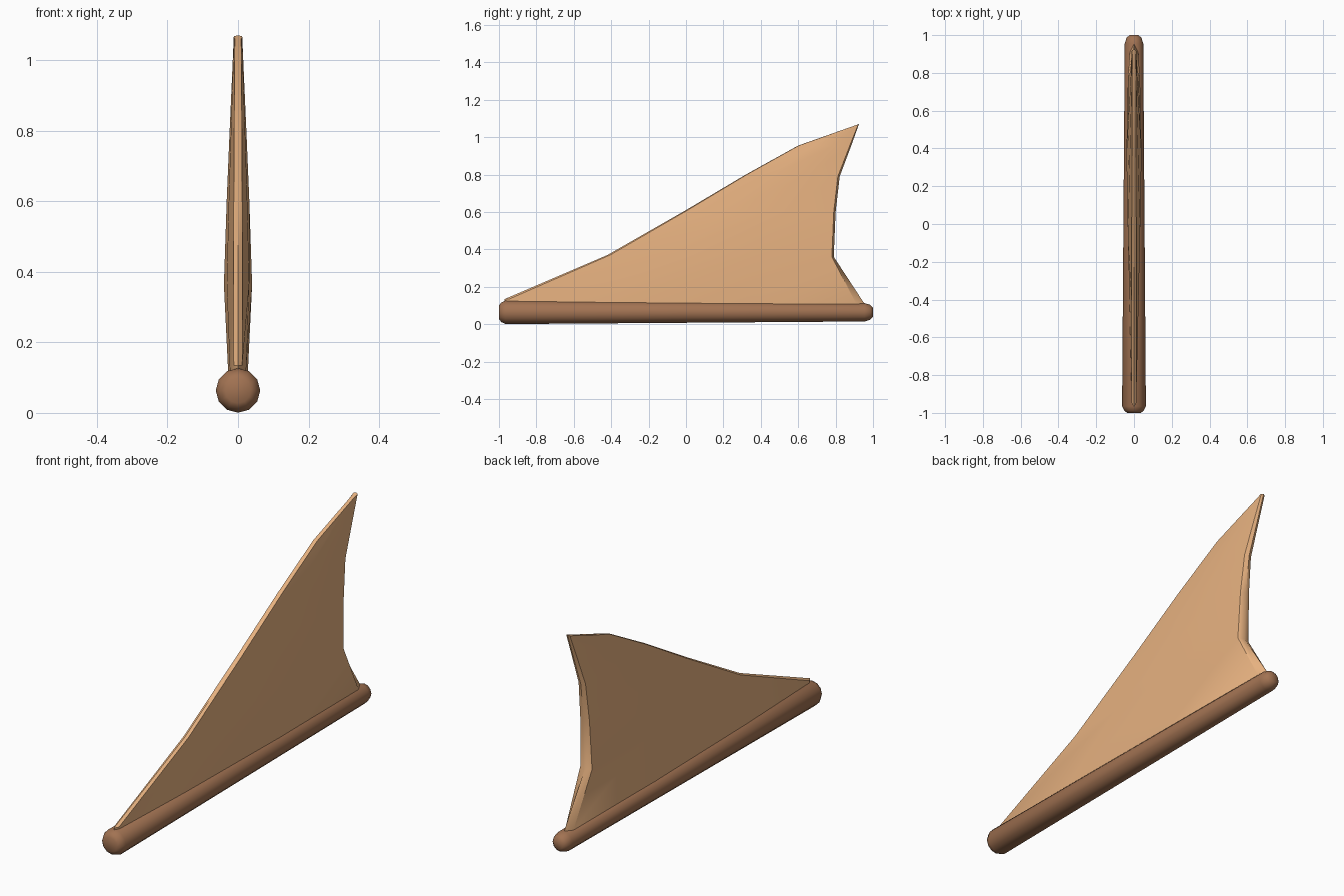
import bpy, bmesh, math

if "Cube" in bpy.data.objects:
    bpy.data.objects.remove(bpy.data.objects["Cube"])


def material(name, color):
    m = bpy.data.materials.new(name)
    m.diffuse_color = (*color, 1)
    m.use_nodes = True
    m.node_tree.nodes["Principled BSDF"].inputs["Base Color"].default_value = m.diffuse_color
    return m


def loft(name, rings, mat, angle):
    """Skin closed rings of equal length and cap both ends."""
    bm = bmesh.new()
    loops = [[bm.verts.new(p) for p in ring] for ring in rings]
    n = len(loops[0])
    for a, b in zip(loops, loops[1:]):
        for i in range(n):
            j = (i + 1) % n
            bm.faces.new((a[i], a[j], b[j], b[i]))
    bm.faces.new(loops[0])
    bm.faces.new(loops[-1])
    bmesh.ops.recalc_face_normals(bm, faces=bm.faces)
    mesh = bpy.data.meshes.new(name)
    bm.to_mesh(mesh)
    bm.free()
    ob = bpy.data.objects.new(name, mesh)
    bpy.context.collection.objects.link(ob)
    mesh.materials.append(mat)
    bpy.ops.object.select_all(action='DESELECT')
    ob.select_set(True)
    bpy.context.view_layer.objects.active = ob
    bpy.ops.object.shade_smooth_by_angle(angle=math.radians(angle))
    return ob


tan = material("membrane_tan", (0.81, 0.45, 0.22))
brown = material("spine_brown", (0.36, 0.17, 0.085))

# Base rod: tapered, twelve sides, rounded ends (y, radius)
SIDES = 12
rod = [(-1.0, 0.036), (-0.988, 0.052), (-0.965, 0.063), (0.0, 0.056),
       (0.955, 0.049), (0.985, 0.040), (1.0, 0.024)]
rings = []
for y, r in rod:
    rings.append([(r * math.cos(2 * math.pi * i / SIDES), y,
                   0.0635 + r * math.sin(2 * math.pi * i / SIDES))
                  for i in range(SIDES)])
loft("base_rod", rings, brown, 50)

# Fin rows: leading y, z | trailing y, z | trailing side inset | half widths front, middle, back
rows = [
    (-0.965, 0.060, 0.950, 0.060, 0.045, 0.012, 0.026, 0.020),
    (-0.970, 0.134, 0.955, 0.108, 0.045, 0.012, 0.028, 0.022),
    (-0.420, 0.370, 0.790, 0.360, 0.010, 0.013, 0.040, 0.032),
    (0.000, 0.610, 0.800, 0.600, 0.010, 0.012, 0.032, 0.025),
    (0.320, 0.800, 0.822, 0.790, 0.010, 0.011, 0.024, 0.019),
    (0.600, 0.955, 0.882, 0.950, 0.008, 0.010, 0.017, 0.014),
    (0.900, 1.061, 0.925, 1.070, 0.004, 0.009, 0.012, 0.010),
]
rings = []
for ly, lz, ty, tz, inset, wf, wm, wb in rows:
    d = ty - ly
    # one side as (distance along row, half width)
    side = [(0.012 * d, wf), (0.28 * d, wf + 0.7 * (wm - wf)),
            (0.65 * d, wm), (d - inset, wb)]

    def point(s, x):
        return (x, ly + s, lz + (tz - lz) * s / d)

    rings.append([point(0, 0)] + [point(s, w) for s, w in side]
                 + [point(d, 0)] + [point(s, -w) for s, w in reversed(side)])
loft("fin", rings, tan, 40)
